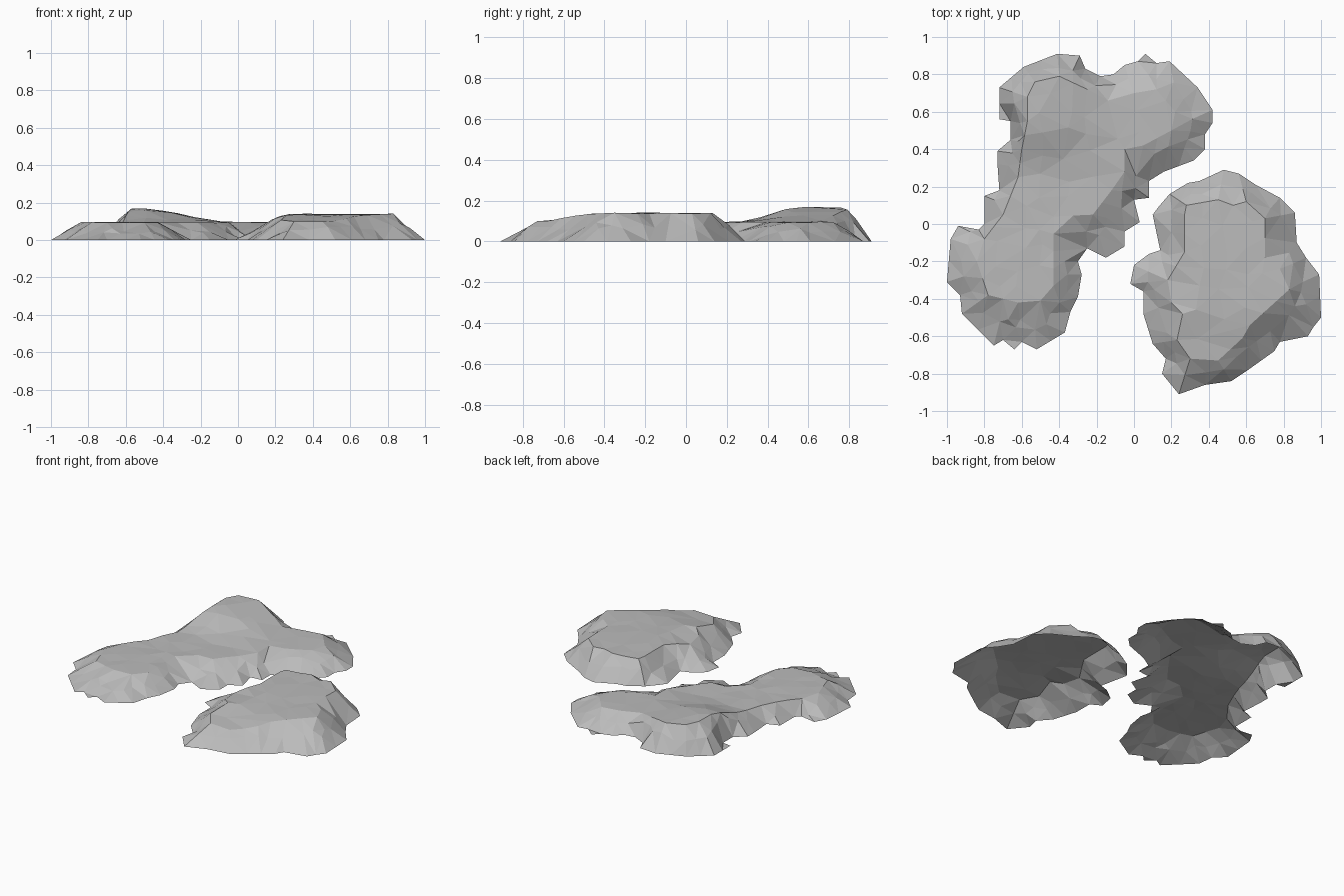
import bpy
import random
from mathutils import Vector
from mathutils.geometry import delaunay_2d_cdt, intersect_point_line

random.seed(4)
cube = bpy.data.objects.get("Cube")
if cube:
    bpy.data.objects.remove(cube, do_unlink=True)

# One plain stone colour
stone = bpy.data.materials.new("pale_grey_stone")
stone.use_nodes = True
GREY = (0.5, 0.5, 0.5, 1)
stone.diffuse_color = GREY
stone.node_tree.nodes["Principled BSDF"].inputs["Base Color"].default_value = GREY

# Footprints and plateau rims, in hundredths of a unit
LONG_FOOT = [
    (-94, -1), (-83, -3), (-80, 0), (-80, 15), (-72, 18), (-73, 32), (-73, 39),
    (-66, 45), (-66, 55), (-72, 56), (-72, 73), (-59, 84), (-41, 91), (-29, 90),
    (-26, 83), (-18, 79), (-11, 80), (-5, 85), (2, 87), (6, 91), (12, 86), (19, 87),
    (34, 73), (42, 61), (42, 54), (38, 48), (38, 40), (32, 34), (16, 28), (8, 23),
    (8, 14), (0, 13), (3, 1), (-5, -4), (-5, -12), (-15, -18), (-25, -13),
    (-30, -20), (-28, -27), (-30, -39), (-34, -47), (-37, -58), (-52, -67),
    (-60, -63), (-64, -67), (-70, -62), (-75, -65), (-92, -48), (-93, -38),
    (-100, -31), (-98, -8)]
LONG_RIM = [
    (-80, -8), (-70, 5), (-62, 25), (-60, 40), (-57, 55), (-57, 68), (-53, 76),
    (-40, 79), (-25, 72), (-14, 66), (0, 70), (12, 72), (22, 60), (20, 50), (5, 42),
    (-5, 40), (-5, 28), (-12, 18), (-22, 5), (-43, 4), (-43, -33), (-50, -41),
    (-62, -42), (-78, -38), (-84, -20)]
ROUND_FOOT = [
    (13, 9), (19, 16), (29, 22), (35, 23), (48, 29), (56, 27), (65, 21), (78, 14),
    (86, 6), (87, -10), (92, -18), (99, -27), (100, -50), (96, -55), (93, -60),
    (78, -63), (75, -68), (61, -78), (52, -84), (38, -86), (24, -91), (15, -80),
    (17, -72), (10, -64), (5, -48), (5, -36), (-2, -32), (0, -22), (8, -16),
    (14, -14), (10, 5)]
ROUND_RIM = [
    (27, 5), (28, 10), (45, 13), (53, 10), (60, 12), (70, 3), (70, -18), (78, -24),
    (83, -35), (62, -54), (58, -61), (45, -73), (30, -72), (23, -62), (26, -48),
    (20, -42), (18, -30), (27, -15)]


def sides(loop):
    return list(zip(loop, loop[1:] + loop[:1]))


def nearest(point, loop):
    """Closest position to point on a closed loop."""
    spots = []
    for a, b in sides(loop):
        along = intersect_point_line(point, a, b)[1]
        spots.append(a.lerp(b, min(1, max(0, along))))
    return min(spots, key=lambda spot: (spot - point).length)


def distance(point, loop):
    return (nearest(point, loop) - point).length


def inside(point, loop):
    result = False
    for a, b in sides(loop):
        if (a.y > point.y) != (b.y > point.y):
            if point.x < a.x + (point.y - a.y) * (b.x - a.x) / (b.y - a.y):
                result = not result
    return result


def outline(pairs, step):
    """Scale to units and split long sides so the facets stay even."""
    points = []
    for a, b in sides([Vector(pair) / 100 for pair in pairs]):
        count = max(1, round((b - a).length / step))
        points += [a.lerp(b, i / count) for i in range(count)]
    return points


def ramp(value, start, end):
    t = min(1, max(0, (value - start) / (end - start)))
    return t * t * (3 - 2 * t)


def long_height(p):
    hill = ramp(p.x, -0.03, -0.5) * ramp(p.y, 0.24, 0.56)
    return 0.097 + 0.073 * hill


def round_height(p):
    return 0.1 + 0.041 * ramp(p.y, -0.74, -0.42) * ramp(p.x, 0.14, 0.27)


def build_mound(name, foot_pairs, rim_pairs, height):
    foot = outline(foot_pairs, 0.11)
    rim = outline(rim_pairs, 0.1)
    points = foot + rim

    # Broken ledge halfway up the slope
    for p in foot:
        q = p.lerp(nearest(p, rim), random.uniform(0.4, 0.65))
        if min((q - other).length for other in points) > 0.035:
            points.append(q)

    # Loose scatter of points across the plateau
    for i in range(-9, 10):
        for j in range(-9, 10):
            q = Vector((i + random.uniform(-0.3, 0.3), j + random.uniform(-0.3, 0.3))) * 0.12
            if inside(q, rim) and distance(q, rim) > 0.05:
                points.append(q)

    nf, nr = len(foot), len(rim)
    edges = [(i, (i + 1) % nf) for i in range(nf)]
    edges += [(nf + i, nf + (i + 1) % nr) for i in range(nr)]
    net = delaunay_2d_cdt(points, edges, [], 1, 0.0001)

    # Lift the flat net into a faceted mound, open underneath
    verts = []
    for p in net[0]:
        low, high = distance(p, foot), distance(p, rim)
        z = height(p)
        if low < 0.001:
            z = 0
        elif high > 0.001 and not inside(p, rim):
            z *= low / (low + high) * random.uniform(0.85, 1.3)
        else:
            z -= random.uniform(0, 0.006)
        verts.append((p.x, p.y, z))

    mesh = bpy.data.meshes.new(name)
    mesh.from_pydata(verts, [], net[2])
    mesh.materials.append(stone)
    if sum(f.normal.z for f in mesh.polygons) < 0:
        mesh.flip_normals()
    mesh.update()
    bpy.context.collection.objects.link(bpy.data.objects.new(name, mesh))


build_mound("long_rock_mound", LONG_FOOT, LONG_RIM, long_height)
build_mound("round_rock_mound", ROUND_FOOT, ROUND_RIM, round_height)
